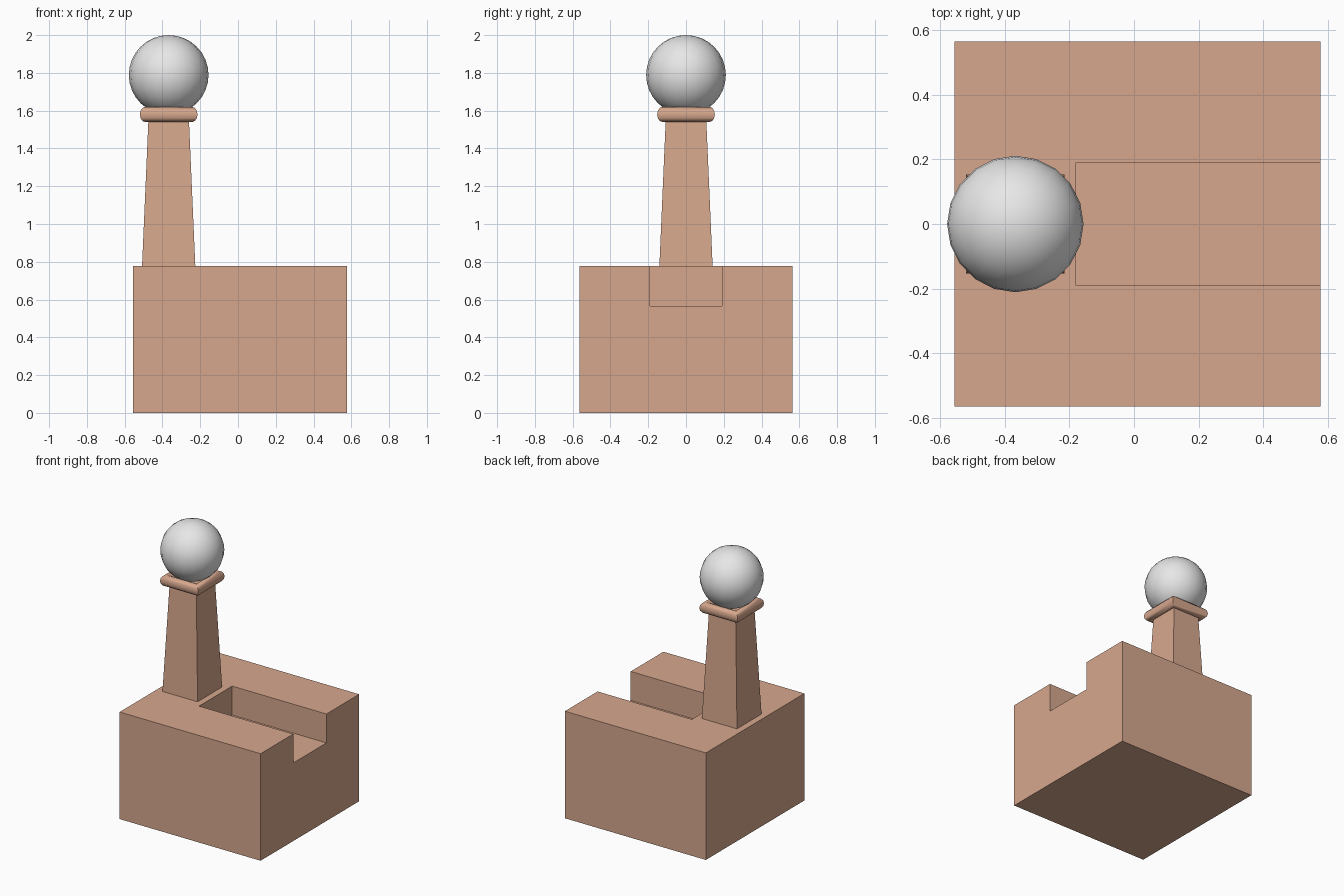
import bpy
import math

old = bpy.data.objects.get("Cube")
if old:
    bpy.data.objects.remove(old, do_unlink=True)


def make_material(name, color):
    mat = bpy.data.materials.new(name)
    mat.use_nodes = True
    mat.diffuse_color = color
    bsdf = mat.node_tree.nodes["Principled BSDF"]
    bsdf.inputs["Base Color"].default_value = color
    bsdf.inputs["Roughness"].default_value = 0.6
    return mat


def finish(name, mat, smooth=None):
    obj = bpy.context.object
    obj.name = name
    obj.data.name = name
    obj.data.materials.clear()
    obj.data.materials.append(mat)
    if smooth:
        bpy.ops.object.shade_smooth_by_angle(angle=math.radians(smooth))
    return obj


def box(name, mat, low, high):
    centre = [(a + b) / 2 for a, b in zip(low, high)]
    bpy.ops.mesh.primitive_cube_add(size=1, location=centre)
    obj = bpy.context.object
    obj.scale = [b - a for a, b in zip(low, high)]
    bpy.ops.object.transform_apply(location=False, rotation=False, scale=True)
    return finish(name, mat)


clay = make_material("clay", (0.68, 0.39, 0.27, 1))
grey = make_material("pale_grey", (0.8, 0.8, 0.8, 1))

LEFT, RIGHT, DEPTH, TOP = -0.555, 0.577, 0.565, 0.777
POST_X = -0.367
COLLAR_Z = 1.58

# Base block with a channel open at the +x side
base = box("base_block", clay, (LEFT, -DEPTH, 0), (RIGHT, DEPTH, TOP))
cutter = box("channel_cutter", clay, (-0.18, -0.19, 0.567), (RIGHT + 0.2, 0.19, TOP + 0.2))
cutter.hide_render = True
cut = base.modifiers.new("channel", 'BOOLEAN')
cut.operation = 'DIFFERENCE'
cut.solver = 'EXACT'
cut.object = cutter
bpy.context.view_layer.objects.active = base
bpy.ops.object.modifier_apply(modifier=cut.name)
bpy.data.objects.remove(cutter, do_unlink=True)

# Tapered square post
diagonal = math.sqrt(2)
bpy.ops.mesh.primitive_cone_add(
    vertices=4, radius1=0.141 * diagonal, radius2=0.106 * diagonal,
    depth=COLLAR_Z - TOP, location=(POST_X, 0, (COLLAR_Z + TOP) / 2),
    rotation=(0, 0, math.pi / 4))
finish("post", clay)

# Square rounded collar
bpy.ops.mesh.primitive_torus_add(
    major_segments=4, minor_segments=12, major_radius=0.176, minor_radius=0.04,
    location=(POST_X, 0, COLLAR_Z), rotation=(0, 0, math.pi / 4))
finish("collar", clay, 50)

# Ball on top
bpy.ops.mesh.primitive_uv_sphere_add(
    segments=20, ring_count=16, radius=0.211, location=(POST_X, 0, 1.789))
finish("ball", grey, 60)
